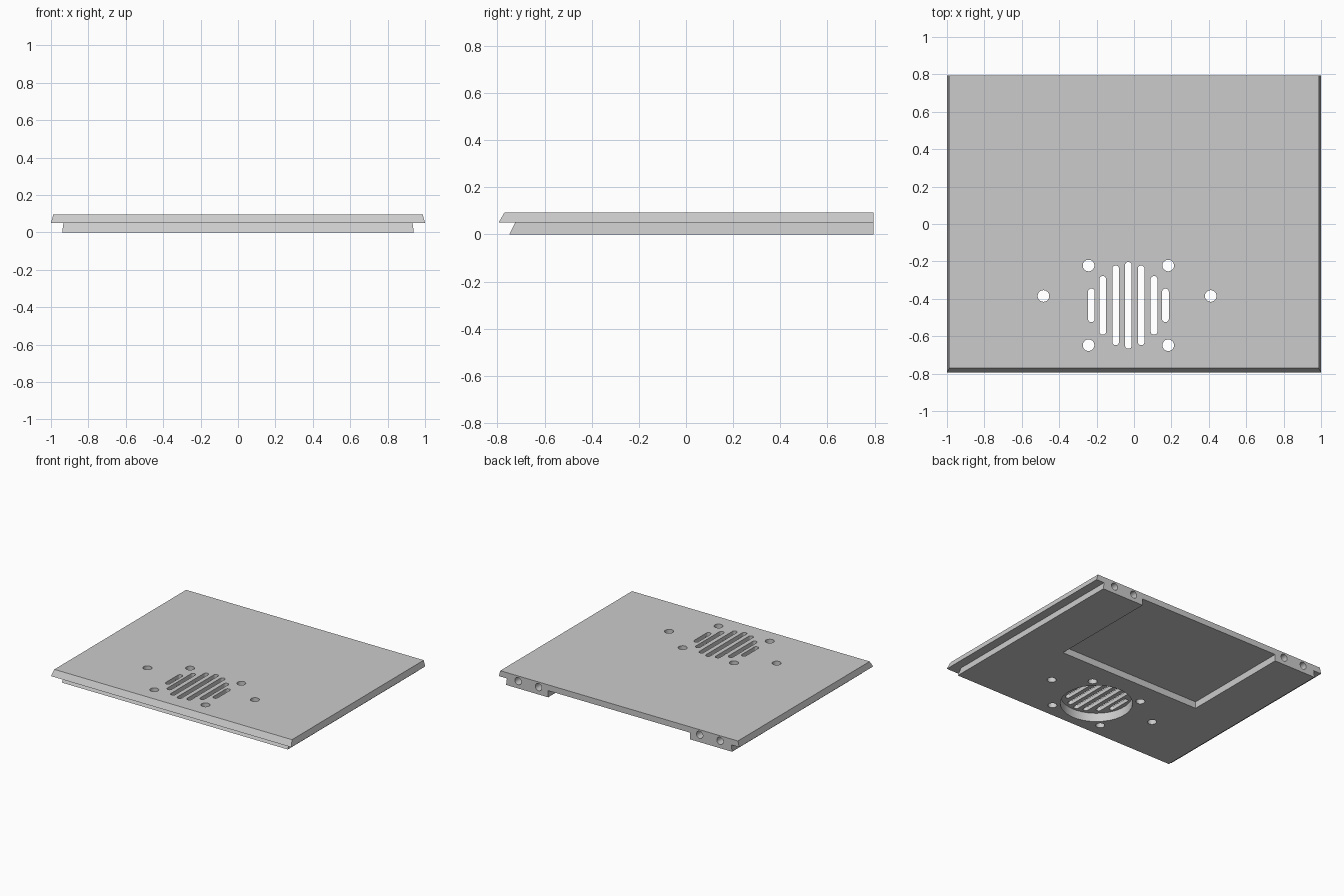
import bpy, bmesh, math

old = bpy.data.objects.get("Cube")
if old:
    bpy.data.objects.remove(old, do_unlink=True)

SEG = 32


def prism(name, bottom, top, z0, z1):
    """Solid between two matching outlines."""
    bm = bmesh.new()
    lo = [bm.verts.new((x, y, z0)) for x, y in bottom]
    hi = [bm.verts.new((x, y, z1)) for x, y in top]
    n = len(lo)
    bm.faces.new(lo[::-1])
    bm.faces.new(hi)
    for i in range(n):
        j = (i + 1) % n
        bm.faces.new((lo[i], lo[j], hi[j], hi[i]))
    mesh = bpy.data.meshes.new(name)
    bm.to_mesh(mesh)
    bm.free()
    obj = bpy.data.objects.new(name, mesh)
    bpy.context.collection.objects.link(obj)
    return obj


def rect(half_x, y0, y1):
    return [(-half_x, y0), (half_x, y0), (half_x, y1), (-half_x, y1)]


def capsule(cx, cy, r, half=0.0):
    """Circle, or a slot stretched along y to a total half length."""
    shift = max(half - r, 0.0)
    pts = []
    for i in range(SEG):
        a = math.tau * (i + 0.5) / SEG
        s = math.sin(a)
        pts.append((cx + r * math.cos(a), cy + r * s + math.copysign(shift, s)))
    return pts


def combine(target, tool, operation):
    """Apply a boolean and discard the tool."""
    tool.hide_render = True
    mod = target.modifiers.new("cut", "BOOLEAN")
    mod.operation = operation
    mod.solver = "EXACT"
    mod.object = tool
    bpy.context.view_layer.objects.active = target
    bpy.ops.object.modifier_apply(modifier=mod.name)
    bpy.data.objects.remove(tool, do_unlink=True)


def cut(outline, z0, z1):
    combine(panel, prism("cutter", outline, outline, z0, z1), "DIFFERENCE")


# Top plate with sloped front and sides, and the undercut plate below it
BACK = 0.795
panel = prism("speaker_panel", rect(1.0, -0.795, BACK), rect(0.988, -0.77, BACK), 0.05, 0.094)
base = prism("base_plate", rect(0.94, -0.75, BACK), rect(0.932, -0.72, BACK), 0.0, 0.06)
combine(panel, base, "UNION")

# Wide pocket under the back edge, leaving a foot at each corner
cut(rect(0.59, -0.05, 1.0), -0.1, 0.05)

# Round speaker pocket on the underside
CX, CY = -0.03, -0.435
cut(capsule(CX, CY, 0.247), -0.1, 0.065)

# Grille slots, longest in the middle
for i, half in enumerate((0.232, 0.213, 0.157, 0.09)):
    offset = (0.0, 0.068, 0.137, 0.198)[i]
    for side in ((1, -1) if i else (1,)):
        cut(capsule(CX + side * offset, CY, 0.018, half), -0.1, 0.2)

# Screw holes: four around the grille and one further out on each side
for side in (-1, 1):
    for end in (-1, 1):
        cut(capsule(CX + side * 0.213, CY + end * 0.213, 0.031), -0.1, 0.2)
    cut(capsule(-0.037 + side * 0.447, -0.385, 0.031), -0.1, 0.2)

# Blind dowel holes in the back of each foot
for side in (-1, 1):
    for x in (0.67, 0.84):
        outline = capsule(0, 0, 0.027)
        dowel = prism("dowel_cutter", outline, outline, -0.15, 0.1)
        dowel.rotation_euler.x = -math.pi / 2
        dowel.location = (side * x, BACK, 0.055)
        bpy.context.view_layer.update()
        combine(panel, dowel, "DIFFERENCE")

# One plain grey for the whole panel
grey = bpy.data.materials.new("light_grey")
colour = (0.6, 0.6, 0.6, 1.0)
grey.diffuse_color = colour
grey.use_nodes = True
grey.node_tree.nodes["Principled BSDF"].inputs["Base Color"].default_value = colour
panel.data.materials.clear()
panel.data.materials.append(grey)
for face in panel.data.polygons:
    face.material_index = 0

panel.select_set(True)
bpy.context.view_layer.objects.active = panel
bpy.ops.object.shade_smooth_by_angle(angle=math.radians(20))
